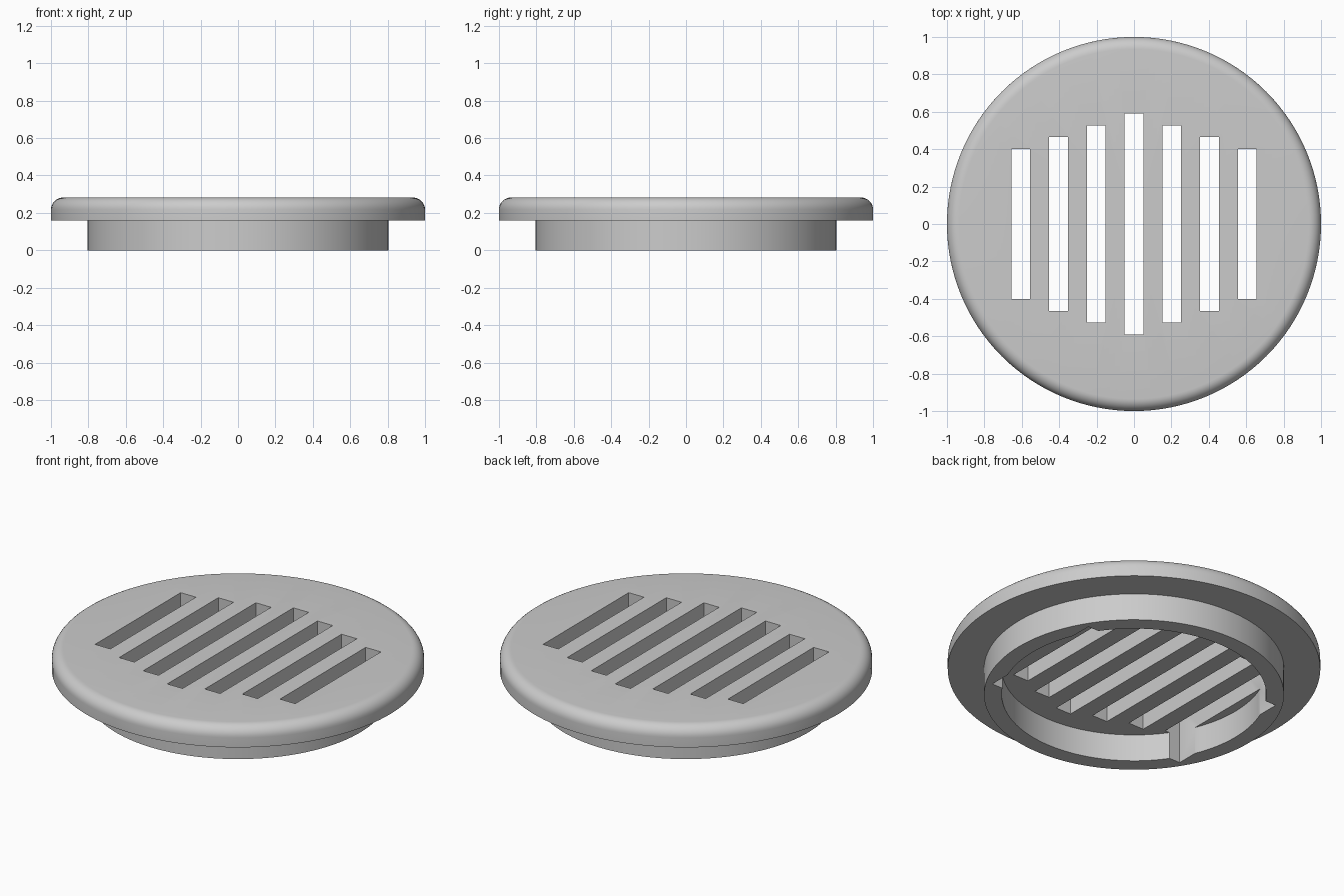
import bpy, bmesh, math
from mathutils import Matrix

cube = bpy.data.objects.get("Cube")
if cube:
    bpy.data.objects.remove(cube, do_unlink=True)

grey = bpy.data.materials.new("plain grey")
grey.use_nodes = True
colour = (0.6, 0.6, 0.6, 1)
grey.diffuse_color = colour
grey.node_tree.nodes["Principled BSDF"].inputs["Base Color"].default_value = colour

SIDES = 128
TOP, FLANGE, ROUND = 0.282, 0.16, 0.065
COLLAR_OUT, COLLAR_IN = 0.805, 0.71


def add_object(name, bm):
    bmesh.ops.recalc_face_normals(bm, faces=bm.faces)
    mesh = bpy.data.meshes.new(name)
    bm.to_mesh(mesh)
    bm.free()
    mesh.materials.append(grey)
    obj = bpy.data.objects.new(name, mesh)
    bpy.context.collection.objects.link(obj)
    return obj


# Round cover with a soft top rim and a collar underneath, turned from one profile
profile = [(0, FLANGE), (COLLAR_IN, FLANGE), (COLLAR_IN, 0), (COLLAR_OUT, 0),
           (COLLAR_OUT, FLANGE), (1, FLANGE)]
for i in range(9):
    a = math.pi / 2 * i / 8
    profile.append((1 - ROUND + ROUND * math.cos(a), TOP - ROUND + ROUND * math.sin(a)))
profile.append((0, TOP))

bm = bmesh.new()
verts = [bm.verts.new((r, 0, z)) for r, z in profile]
edges = [bm.edges.new(pair) for pair in zip(verts, verts[1:])]
bmesh.ops.spin(bm, geom=verts + edges, cent=(0, 0, 0), axis=(0, 0, 1),
               angle=math.tau, steps=SIDES, use_duplicate=False)
bmesh.ops.remove_doubles(bm, verts=bm.verts, dist=0.0001)
cover = add_object("vent_cover", bm)

# Seven slots, shorter towards the sides, cut through cover and collar
bm = bmesh.new()
for i in range(-3, 4):
    half_length = 0.59 - 0.063 * abs(i)
    size = Matrix.Diagonal((0.1, 2 * half_length, 1, 1))
    bmesh.ops.create_cube(bm, size=1, matrix=Matrix.Translation((0.202 * i, 0, 0.1)) @ size)
cutter = add_object("slot_cutter", bm)
cutter.hide_render = True

cut = cover.modifiers.new("slots", 'BOOLEAN')
cut.operation = 'DIFFERENCE'
cut.solver = 'EXACT'
cut.object = cutter
bpy.context.view_layer.objects.active = cover
cover.select_set(True)
bpy.ops.object.modifier_apply(modifier=cut.name)
bpy.data.objects.remove(cutter, do_unlink=True)

# Smooth rim and collar, crisp slots
bpy.ops.object.shade_smooth_by_angle(angle=math.radians(30))
